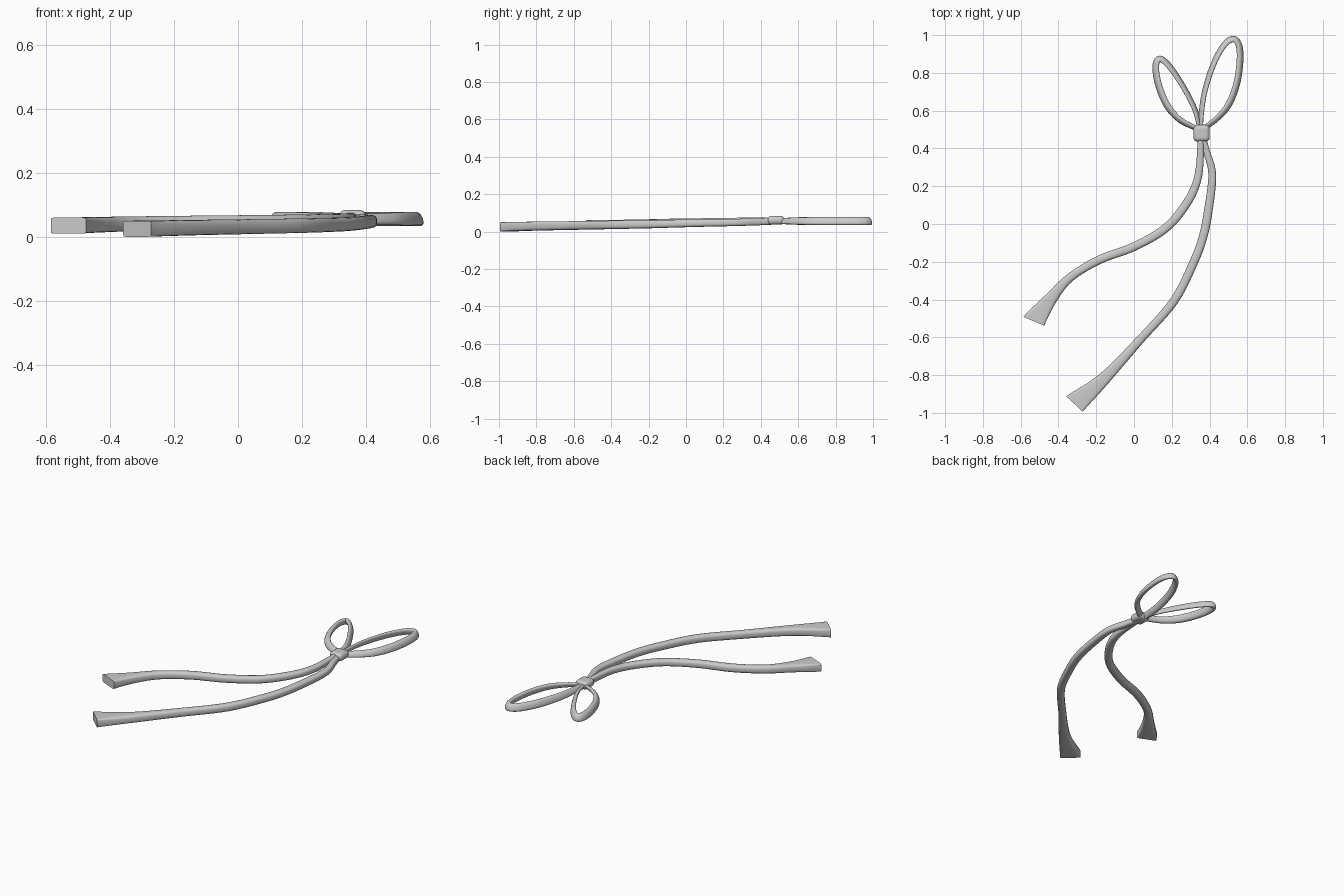
import bpy, bmesh, math
from mathutils import Vector

if "Cube" in bpy.data.objects:
    bpy.data.objects.remove(bpy.data.objects["Cube"])

SIDES = 16


def catmull(a, b, c, d, t):
    return 0.5 * (2 * b + (c - a) * t + (2 * a - 5 * b + 4 * c - d) * t * t
                  + (3 * b - a - 3 * c + d) * t ** 3)


def smooth_path(pts, steps=6):
    """Spline through rows of x, y, z, half width, half height, roundness."""
    rows = [pts[0]] + pts + [pts[-1]]
    out = []
    for i in range(len(pts) - 1):
        for s in range(steps):
            out.append([catmull(*[rows[i + k][j] for k in range(4)], s / steps)
                        for j in range(6)])
    out.append(list(pts[-1]))
    return out


def shade(ob):
    bpy.ops.object.select_all(action='DESELECT')
    ob.select_set(True)
    bpy.context.view_layer.objects.active = ob
    bpy.ops.object.shade_smooth_by_angle(angle=math.radians(50))


def band(name, pts, lean=0.0, end_dir=None):
    """Sweep a rounded section along a path; lean shifts its top sideways."""
    rows = smooth_path(pts)
    bm = bmesh.new()
    rings = []
    for i, (x, y, z, w, h, e) in enumerate(rows):
        a, b = rows[max(i - 1, 0)], rows[min(i + 1, len(rows) - 1)]
        t = Vector((b[0] - a[0], b[1] - a[1], 0)).normalized()
        if end_dir and i == len(rows) - 1:
            t = Vector((*end_dir, 0)).normalized()
        side = Vector((t.y, -t.x, 0))
        ring = []
        for k in range(SIDES):
            ang = 2 * math.pi * (k + 0.5) / SIDES
            c, s = math.cos(ang), math.sin(ang)
            u = math.copysign(abs(c) ** e, c)
            v = math.copysign(abs(s) ** e, s)
            ring.append(bm.verts.new(Vector((x, y, z + v * h)) + side * (u * w + lean * v)))
        rings.append(ring)
    for r, q in zip(rings, rings[1:]):
        for k in range(SIDES):
            n = (k + 1) % SIDES
            bm.faces.new((r[k], r[n], q[n], q[k]))
    bm.faces.new(rings[0])
    bm.faces.new(rings[-1])
    bmesh.ops.recalc_face_normals(bm, faces=bm.faces)
    me = bpy.data.meshes.new(name)
    bm.to_mesh(me)
    bm.free()
    ob = bpy.data.objects.new(name, me)
    bpy.context.collection.objects.link(ob)
    shade(ob)
    return ob


def tail(name, xy, z_start, z_end, end_dir):
    """Hanging tail: thin at the knot, flared and squared at the cut end."""
    n = len(xy) - 1
    pts = []
    for i, (x, y) in enumerate(xy):
        f = i / n
        w = {n: 0.060, n - 1: 0.034}.get(i, 0.016 + 0.007 * min(1, f * 3))
        e = {n: 0.15, n - 1: 0.5}.get(i, 0.7)
        pts.append((x, y, z_start + (z_end - z_start) * f, w, 0.018 + 0.007 * f, e))
    return band(name, pts, end_dir=end_dir)


def loop(name, xy, lean):
    """Bow loop: thin inner strand, wider outer strand, top leaning inward."""
    n = len(xy) - 1
    pts = []
    for i, (x, y) in enumerate(xy):
        f = i / n
        w = 0.010 + 0.006 * min(1, 1.6 * f, 5 * (1 - f))
        h = 0.015 + 0.007 * min(1, 4 * f, 4 * (1 - f))
        pts.append((x, y, 0.057, w, h, 0.85))
    return band(name, pts, lean=lean)


# Two tails
tail("left_tail", [(0.35, 0.48), (0.352, 0.38), (0.337, 0.24), (0.282, 0.115), (0.17, -0.02),
                   (0.0, -0.12), (-0.185, -0.19), (-0.34, -0.285), (-0.44, -0.395),
                   (-0.53, -0.515)], 0.060, 0.036, (-0.39, -0.92))
tail("right_tail", [(0.36, 0.48), (0.382, 0.39), (0.414, 0.265), (0.395, 0.08), (0.365, -0.07),
                    (0.315, -0.205), (0.21, -0.41), (0.03, -0.615), (-0.16, -0.82),
                    (-0.315, -0.953)], 0.056, 0.026, (-0.68, -0.73))

# Two loops
loop("right_loop", [(0.352, 0.49), (0.356, 0.58), (0.374, 0.70), (0.418, 0.84), (0.475, 0.945),
                    (0.525, 0.979), (0.556, 0.945), (0.561, 0.86), (0.543, 0.74), (0.5, 0.63),
                    (0.435, 0.555), (0.36, 0.5)], 0.007)
loop("left_loop", [(0.35, 0.49), (0.325, 0.6), (0.262, 0.725), (0.19, 0.832), (0.137, 0.875),
                   (0.115, 0.835), (0.129, 0.74), (0.174, 0.63), (0.245, 0.55), (0.345, 0.5)],
     -0.007)

# Knot
bpy.ops.mesh.primitive_cube_add(size=1, location=(0.358, 0.481, 0.061))
knot = bpy.context.object
knot.name = "knot"
knot.scale = (0.086, 0.09, 0.048)
bpy.ops.object.transform_apply(location=False, rotation=False, scale=True)
bev = knot.modifiers.new("round", 'BEVEL')
bev.width = 0.022
bev.segments = 5
shade(knot)
